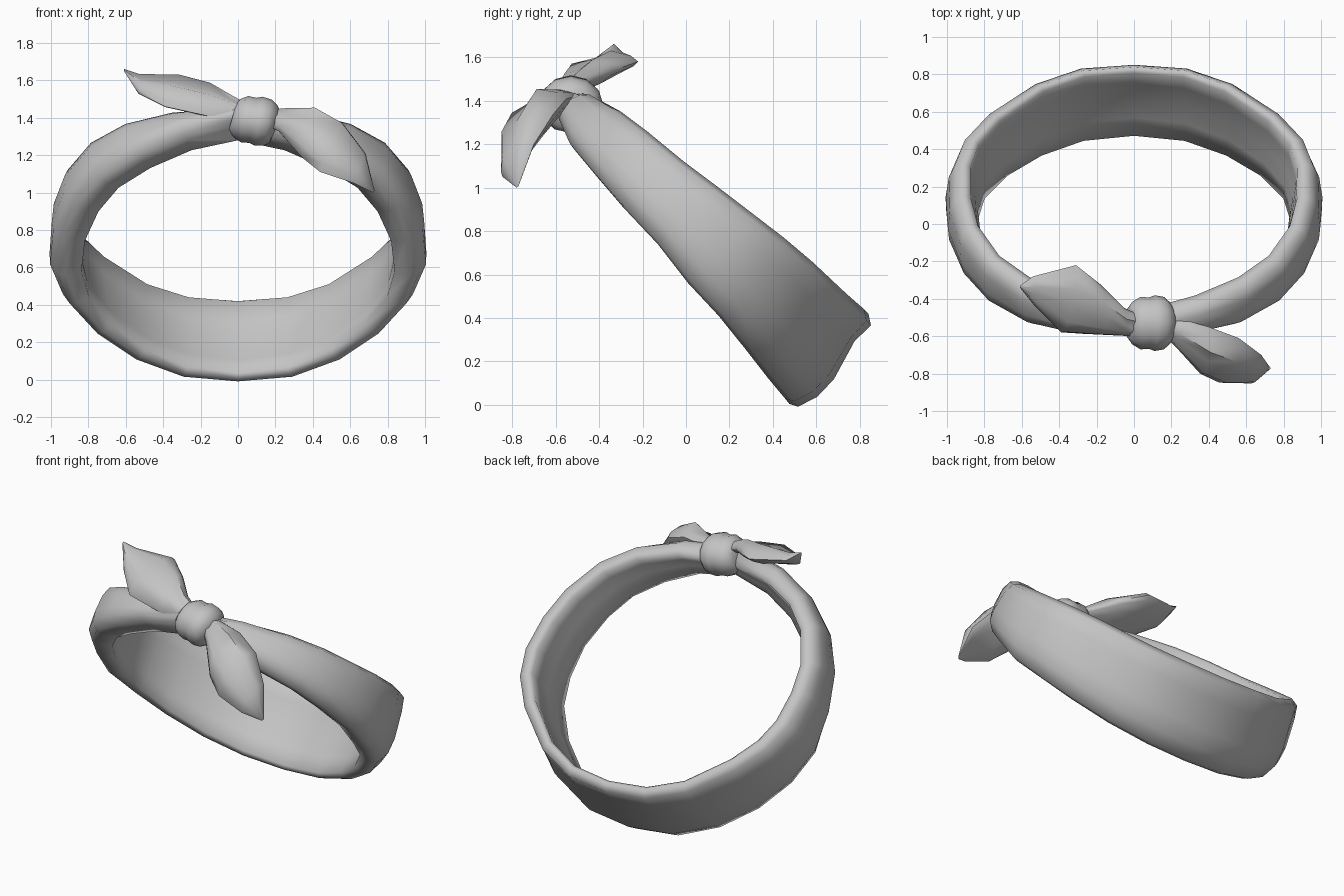
import bpy, bmesh, math
from mathutils import Vector

default_cube = bpy.data.objects.get("Cube")
if default_cube:
    bpy.data.objects.remove(default_cube, do_unlink=True)

cloth = bpy.data.materials.new("grey_cloth")
cloth.use_nodes = True
grey = (0.55, 0.55, 0.55, 1)
cloth.diffuse_color = grey
cloth.node_tree.nodes["Principled BSDF"].inputs["Base Color"].default_value = grey


def loft(name, rings, sharp_angle):
    """Skin a row of closed rings and cap both ends."""
    bm = bmesh.new()
    loops = [[bm.verts.new(p) for p in ring] for ring in rings]
    for a, b in zip(loops, loops[1:]):
        for i in range(len(a)):
            j = (i + 1) % len(a)
            bm.faces.new((a[i], a[j], b[j], b[i]))
    bm.faces.new(loops[0])
    bm.faces.new(loops[-1])
    bmesh.ops.recalc_face_normals(bm, faces=bm.faces)
    mesh = bpy.data.meshes.new(name)
    bm.to_mesh(mesh)
    bm.free()
    mesh.materials.append(cloth)
    obj = bpy.data.objects.new(name, mesh)
    bpy.context.collection.objects.link(obj)
    bpy.ops.object.select_all(action='DESELECT')
    obj.select_set(True)
    bpy.context.view_layer.objects.active = obj
    bpy.ops.object.shade_smooth_by_angle(angle=math.radians(sharp_angle))
    return obj


def section(upper, lower, normal, bulge, profile):
    """Place a cloth cross-section between two edge points."""
    middle, half = (upper + lower) / 2, (upper - lower) / 2
    return [middle + half * s + normal * (bulge * h) for s, h in profile]


def band_profile(puff):
    """Outer face dips near its top at the back; inner face puffs in front."""
    return [(-1, 0), (-.94, .5), (-.6, .95), (-.2, 1), (.5, .45 + .4 * puff), (.88, .55),
            (1, 0), (.92, -.3 - .1 * puff), (.5, .05 - .55 * puff), (0, .05 - .75 * puff),
            (-.5, .05 - .95 * puff), (-.92, -.3 - .6 * puff)]


# Headband: upper and lower edge from the back centre to the knot
edges = [
    ((0, .84, .42), (0, .475, .005)),
    ((.27, .82, .44), (.28, .455, .03)),
    ((.50, .74, .51), (.52, .38, .12)),
    ((.74, .58, .66), (.72, .275, .255)),
    ((.86, .45, .77), (.86, .15, .41)),
    ((.91, .32, .87), (.92, .01, .56)),
    ((.91, .15, 1.0), (.90, -.13, .74)),
    ((.87, -.01, 1.12), (.82, -.29, .91)),
    ((.75, -.18, 1.26), (.70, -.41, 1.05)),
    ((.58, -.30, 1.35), (.51, -.51, 1.17)),
    ((.34, -.40, 1.40), (.27, -.56, 1.28)),
    ((0, -.49, 1.40), (0, -.57, 1.35)),
]
half_band = [(Vector(u), Vector(l), min(k / 5, 1)) for k, (u, l) in enumerate(edges)]
flip = Vector((-1, 1, 1))
band = [(u * flip, l * flip, p) for u, l, p in reversed(half_band[1:])] + half_band
centre = Vector((0, .08, .82))
rings = []
for i, (u, l, puff) in enumerate(band):
    before, after = band[max(i - 1, 0)], band[min(i + 1, len(band) - 1)]
    tangent = after[0] + after[1] - before[0] - before[1]
    normal = tangent.cross(u - l).normalized()
    if normal.dot((u + l) / 2 - centre) < 0:
        normal.negate()
    rings.append(section(u, l, normal, .08 + .012 * puff, band_profile(puff)))
loft("headband", rings, 85)

# Knot: a wrapped barrel around the band, with a shallow fold
knot_shape = [(-.12, .075), (-.10, .105), (-.055, .13), (-.01, .127),
              (.02, .138), (.07, .13), (.10, .105), (.12, .06)]
rings = []
for x, r in knot_shape:
    ring = []
    for k in range(12):
        a = math.tau * k / 12
        ring.append((.09 + x + .02 * math.sin(a), -.53 + 1.08 * r * math.cos(a),
                     1.385 - .15 * x + .95 * r * math.sin(a)))
    rings.append(ring)
loft("knot", rings, 50)

# Tails: leaf-shaped ends with a soft central crease
leaf_profile = [(-1, 0), (-.9, .4), (-.5, 1), (0, .85), (.5, 1), (.9, .4),
                (1, 0), (.85, -.15), (.4, -.3), (0, -.25), (-.4, -.3), (-.85, -.15)]


def tail(name, facing, stations):
    normal = Vector(facing).normalized()
    loft(name, [section(Vector(u), Vector(l), normal, b, leaf_profile)
                for u, l, b in stations], 60)


tail("right_tail", (.2, -.4, .9), [
    ((.04, -.49, 1.45), (.04, -.58, 1.41), .04),
    ((-.05, -.45, 1.49), (-.05, -.59, 1.41), .06),
    ((-.17, -.33, 1.54), (-.16, -.59, 1.41), .09),
    ((-.31, -.22, 1.58), (-.39, -.58, 1.46), .09),
    ((-.54, -.28, 1.61), (-.53, -.44, 1.53), .05),
    ((-.61, -.33, 1.66), (-.61, -.34, 1.65), .004),
])
tail("left_tail", (.2, -.6, .75), [
    ((.15, -.51, 1.42), (.15, -.58, 1.36), .04),
    ((.22, -.50, 1.42), (.22, -.65, 1.33), .07),
    ((.40, -.55, 1.41), (.34, -.78, 1.19), .13),
    ((.56, -.61, 1.34), (.44, -.83, 1.11), .12),
    ((.68, -.70, 1.20), (.62, -.845, 1.05), .06),
    ((.73, -.77, 1.01), (.72, -.78, 1.00), .004),
])
